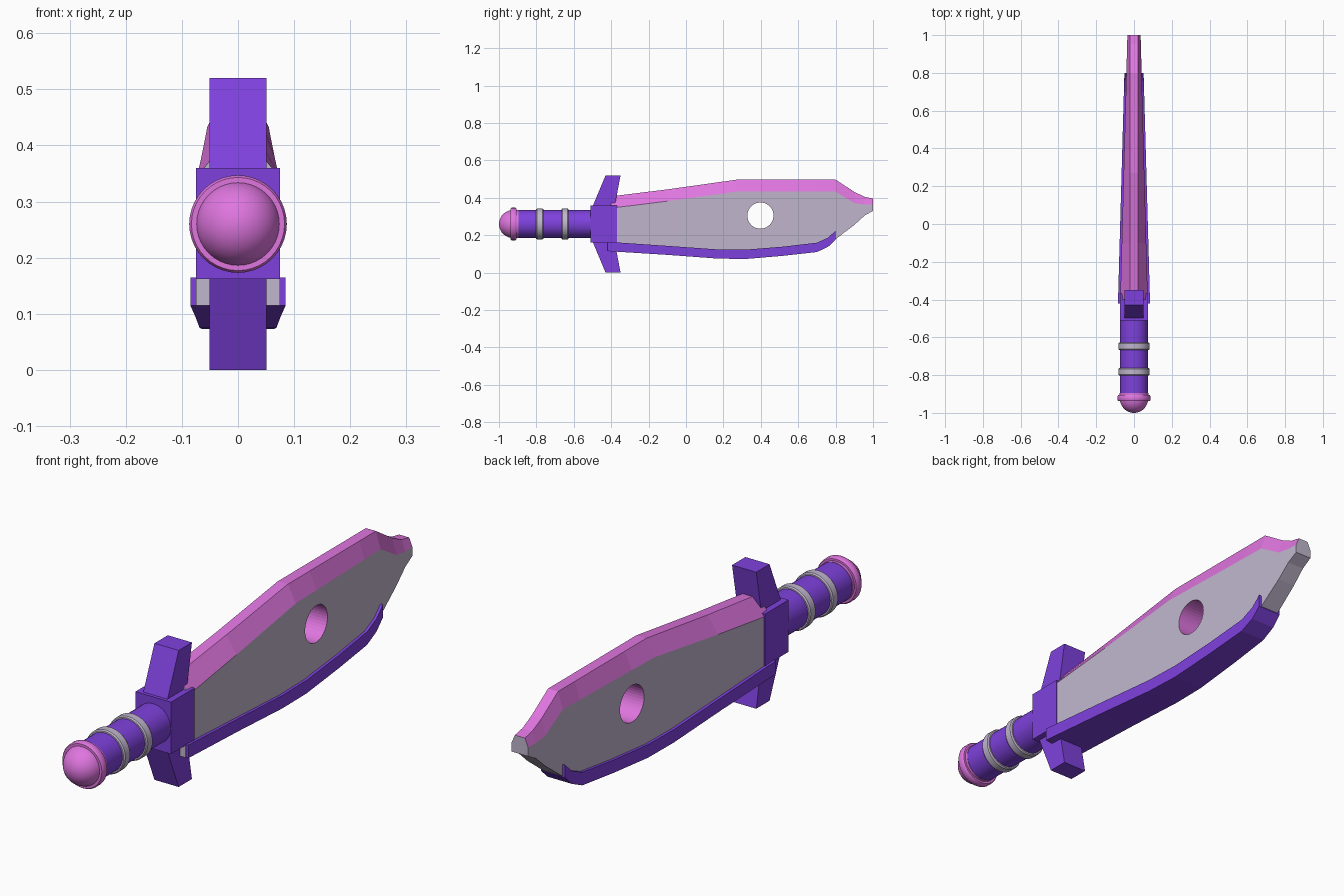
import bpy, bmesh, math
from mathutils import Vector

if "Cube" in bpy.data.objects:
    bpy.data.objects.remove(bpy.data.objects["Cube"])


def material(name, color):
    m = bpy.data.materials.new(name)
    m.diffuse_color = (*color, 1)
    m.use_nodes = True
    m.node_tree.nodes["Principled BSDF"].inputs["Base Color"].default_value = m.diffuse_color
    return m


PURPLE = material("purple", (0.21, 0.053, 0.72))
PINK = material("pink", (0.74, 0.18, 0.74))
GREY = material("lilac_grey", (0.53, 0.47, 0.61))
AXIS_Z = 0.26  # height of the handle axis


def finish(bm, name, mats, smooth=False):
    bmesh.ops.recalc_face_normals(bm, faces=bm.faces)
    me = bpy.data.meshes.new(name)
    bm.to_mesh(me)
    bm.free()
    ob = bpy.data.objects.new(name, me)
    bpy.context.collection.objects.link(ob)
    for m in mats:
        me.materials.append(m)
    bpy.ops.object.select_all(action='DESELECT')
    ob.select_set(True)
    bpy.context.view_layer.objects.active = ob
    if smooth:
        bpy.ops.object.shade_smooth_by_angle(angle=math.radians(35))
    return ob


def loft(name, sections, mats, smooth=False):
    """Skin closed rings of points and cap both ends."""
    bm = bmesh.new()
    rings = [[bm.verts.new(p) for p in s] for s in sections]
    n = len(rings[0])
    for a, b in zip(rings, rings[1:]):
        for i in range(n):
            j = (i + 1) % n
            bm.faces.new((a[i], a[j], b[j], b[i]))
    bm.faces.new(rings[0])
    bm.faces.new(rings[-1])
    return finish(bm, name, mats, smooth)


def lathe(name, profile, mat, n=40):
    """Turn (y, radius) points about the handle axis."""
    ang = [2 * math.pi * i / n for i in range(n)]
    return loft(name, [[(r * math.cos(a), y, AXIS_Z + r * math.sin(a)) for a in ang]
                       for y, r in profile], [mat], True)


def extrude_x(name, outline, hw, mat):
    """Extrude a (y, z) outline across x."""
    return loft(name, [[(x, y, z) for y, z in outline] for x in (-hw, hw)], [mat])


# Handle, grip bands and pommel
lathe("handle", [(-0.92, 0.074), (-0.48, 0.074)], PURPLE)
for i, y in enumerate((-0.782, -0.647)):
    lathe(f"grip_band_{i + 1}", [(y - 0.019, 0.07), (y - 0.019, 0.079), (y - 0.014, 0.083),
                                 (y + 0.014, 0.083), (y + 0.019, 0.079), (y + 0.019, 0.07)], GREY)
lathe("pommel", [(-0.922 - 0.078 * math.cos(t), 0.0755 * math.sin(t))
                 for t in [math.pi / 2 * max(k, 0.1) / 10 for k in range(11)]]
      + [(-0.895, 0.0755)], PINK)
lathe("pommel_ring", [(-0.938, 0.07), (-0.938, 0.083), (-0.932, 0.087),
                      (-0.912, 0.087), (-0.906, 0.083), (-0.906, 0.07)], PINK)

# Guard block and its two mirrored fins
extrude_x("guard_block", [(-0.51, 0.162), (-0.368, 0.162), (-0.368, 0.36), (-0.51, 0.36)],
          0.075, PURPLE)
for name, s in (("upper_fin", 1), ("lower_fin", -1)):
    extrude_x(name, [(y, AXIS_Z + s * h) for y, h in
                     ((-0.505, 0.08), (-0.38, 0.08), (-0.38, 0.1), (-0.35, 0.26),
                      (-0.43, 0.26), (-0.497, 0.1))], 0.051, PURPLE)

# Blade: tapering sections of (y, spine z, bevel line z, lower z)
sections = []
for y, top, mid, low in ((-0.40, 0.408, 0.345, 0.14), (-0.1, 0.445, 0.382, 0.12),
                         (0.27, 0.497, 0.433, 0.095), (0.40, 0.497, 0.433, 0.1),
                         (0.70, 0.497, 0.433, 0.135), (0.80, 0.497, 0.433, 0.179),
                         (0.90, 0.432, 0.372, 0.255), (0.955, 0.405, 0.364, 0.305),
                         (1.0, 0.396, 0.364, 0.33)):
    w = 0.072 - 0.027 * (y + 0.37)
    t = 0.021
    sections.append([(-w, y, low), (w, y, low), (w, y, mid), (t, y, top),
                     (-t, y, top), (-w, y, mid)])
blade = loft("blade", sections, [GREY, PINK])

# Round hole through the blade
HOLE = Vector((0.398, 0.305))
cutter = loft("hole_cutter", [[(x, HOLE.x + 0.07 * math.cos(math.tau * i / 40),
                                HOLE.y + 0.07 * math.sin(math.tau * i / 40))
                               for i in range(40)] for x in (-0.2, 0.2)], [GREY])
cutter.hide_render = True
mod = blade.modifiers.new("hole", 'BOOLEAN')
mod.operation = 'DIFFERENCE'
mod.solver = 'EXACT'
mod.object = cutter
bpy.ops.object.select_all(action='DESELECT')
blade.select_set(True)
bpy.context.view_layer.objects.active = blade
bpy.ops.object.modifier_apply(modifier="hole")
bpy.data.objects.remove(cutter)

# Pink on the bevelled spine and the wall of the hole
for f in blade.data.polygons:
    in_hole = abs(f.normal.x) < 0.5 and (Vector((f.center.y, f.center.z)) - HOLE).length < 0.08
    spine = f.normal.z > 0.2 and abs(f.normal.y) < 0.9
    f.material_index = 1 if in_hole or spine else 0

# Cutting edge strip along the bottom: (y, upper z, lower z)
strip = []
for y, top, low in ((-0.42, 0.165, 0.115), (-0.1, 0.143, 0.095), (0.17, 0.124, 0.075),
                    (0.32, 0.123, 0.073), (0.52, 0.139, 0.09), (0.70, 0.16, 0.11),
                    (0.76, 0.187, 0.138), (0.80, 0.225, 0.176)):
    w = 0.085 - 0.028 * (y + 0.42)
    strip.append([(-w, y, low), (w, y, low), (w, y, top), (-w, y, top)])
loft("cutting_edge", strip, [PURPLE])

# Grey core showing at the rear end of the strip
extrude_x("edge_core", [(-0.423, 0.115), (-0.415, 0.115), (-0.415, 0.162), (-0.423, 0.162)],
          0.075, GREY)
